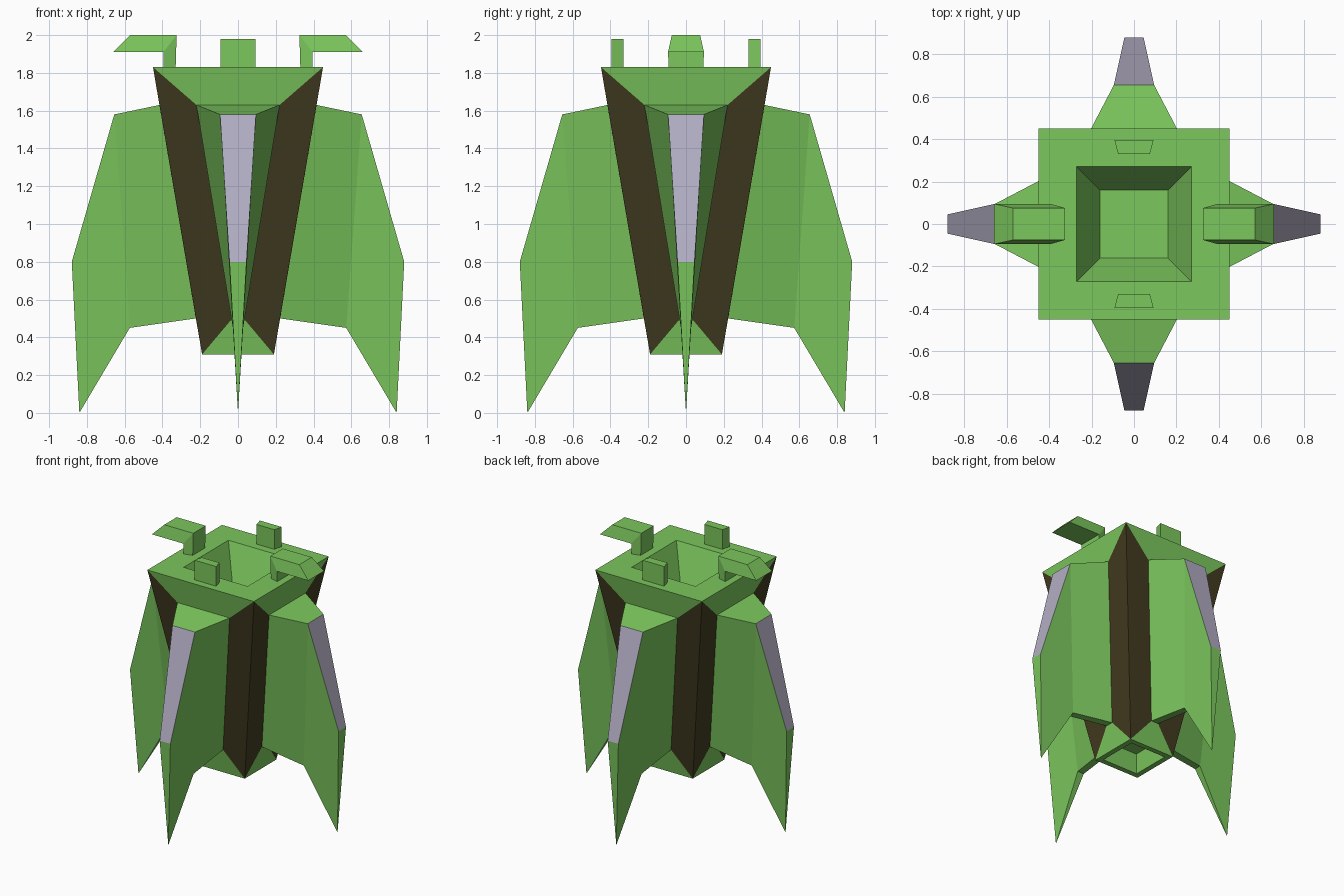
import bpy, bmesh
from math import pi
from mathutils import Matrix, Vector

if "Cube" in bpy.data.objects:
    bpy.data.objects.remove(bpy.data.objects["Cube"])


def material(name, rgb):
    m = bpy.data.materials.new(name)
    m.diffuse_color = (*rgb, 1)
    m.use_nodes = True
    m.node_tree.nodes["Principled BSDF"].inputs["Base Color"].default_value = m.diffuse_color
    return m


GREEN = material("green", (0.20, 0.57, 0.11))
BROWN = material("dark_brown", (0.055, 0.044, 0.015))
GREY = material("pale_grey", (0.45, 0.42, 0.55))


def build(name, faces, angles):
    """Make one object from (points, material index) faces, repeated around z."""
    bm = bmesh.new()
    for a in angles:
        rot = Matrix.Rotation(a, 3, 'Z')
        for pts, mat in faces:
            f = bm.faces.new([bm.verts.new(rot @ Vector(p)) for p in pts])
            f.material_index = mat
    bmesh.ops.remove_doubles(bm, verts=bm.verts, dist=1e-4)
    bmesh.ops.recalc_face_normals(bm, faces=bm.faces)
    me = bpy.data.meshes.new(name)
    bm.to_mesh(me)
    bm.free()
    for m in (GREEN, BROWN, GREY):
        me.materials.append(m)
    ob = bpy.data.objects.new(name, me)
    bpy.context.collection.objects.link(ob)
    return ob


def pair(x, y, z):
    """Mirrored left and right points."""
    return (-x, y, z), (x, y, z)


def bridge(p, q, mat=0):
    return ([p[0], p[1], q[1], q[0]], mat)


QUARTERS = [i * pi / 2 for i in range(4)]

# Front edges, shared by hull and fin
top, low = pair(0.45, -0.45, 1.83), pair(0.19, -0.19, 0.31)
root_t, root_b = pair(0.22, -0.416, 1.63), pair(0.03, -0.223, 0.50)

# Hull quarter: side panel, brown corner strips, upper well, lower recess
well_t, well_b = pair(0.27, -0.27, 1.83), pair(0.16, -0.16, 1.58)
rec_b, rec_t = pair(0.15, -0.15, 0.31), pair(0.13, -0.13, 0.45)
hull = [bridge(top, root_t), bridge(root_b, low),
        bridge(top, well_t), bridge(well_t, well_b),
        bridge(low, rec_b), bridge(rec_b, rec_t)]
hull += [([top[i], root_t[i], root_b[i], low[i]], 1) for i in (0, 1)]
hull += [([*p, (0, 0, p[0][2])], 0) for p in (well_b, rec_t)]

# Fin: shoulder, grey outer edge, pointed tip and underside
shoulder, elbow = pair(0.095, -0.655, 1.58), pair(0.045, -0.88, 0.80)
heel, tip = pair(0.027, -0.573, 0.45), (0, -0.84, 0.0)
fin = [bridge(root_t, shoulder), bridge(shoulder, elbow, 2),
       bridge(root_b, heel), ([*elbow, tip], 0), ([*heel, tip], 0)]
for i in (0, 1):
    fin += [([root_t[i], shoulder[i], heel[i], root_b[i]], 0),
            ([shoulder[i], elbow[i], tip, heel[i]], 0)]

# Hull and fins are joined along the fin roots
build("hull_with_fins", hull + fin, QUARTERS)

# Short wedge posts on the front and back rim
ring = [*pair(0.092, -0.395, 1.83), (0.075, -0.33, 1.83), (-0.075, -0.33, 1.83)]


def prism(ring, z):
    up = [(x, y, z) for x, y, _ in ring]
    n = len(ring)
    return [(ring, 0), (up, 0)] + [
        ([ring[i], ring[(i + 1) % n], up[(i + 1) % n], up[i]], 0) for i in range(n)]


for name, a in (("front_post", 0), ("back_post", pi)):
    build(name, prism(ring, 1.98), [a])

# Hooked arms on the left and right rim
inner_b, inner_t = pair(0.075, -0.33, 1.83), pair(0.075, -0.325, 2.0)
neck_b, neck_t = pair(0.092, -0.395, 1.83), pair(0.095, -0.395, 1.91)
bend, nose = pair(0.075, -0.57, 2.0), pair(0.095, -0.66, 1.91)
loop = [inner_b, inner_t, bend, nose, neck_t, neck_b]
hook = [bridge(loop[i], loop[(i + 1) % 6]) for i in range(6)]
for i in (0, 1):
    hook += [([inner_b[i], inner_t[i], neck_t[i], neck_b[i]], 0),
             ([inner_t[i], bend[i], nose[i], neck_t[i]], 0)]
for name, a in (("right_hook", pi / 2), ("left_hook", -pi / 2)):
    build(name, hook, [a])
